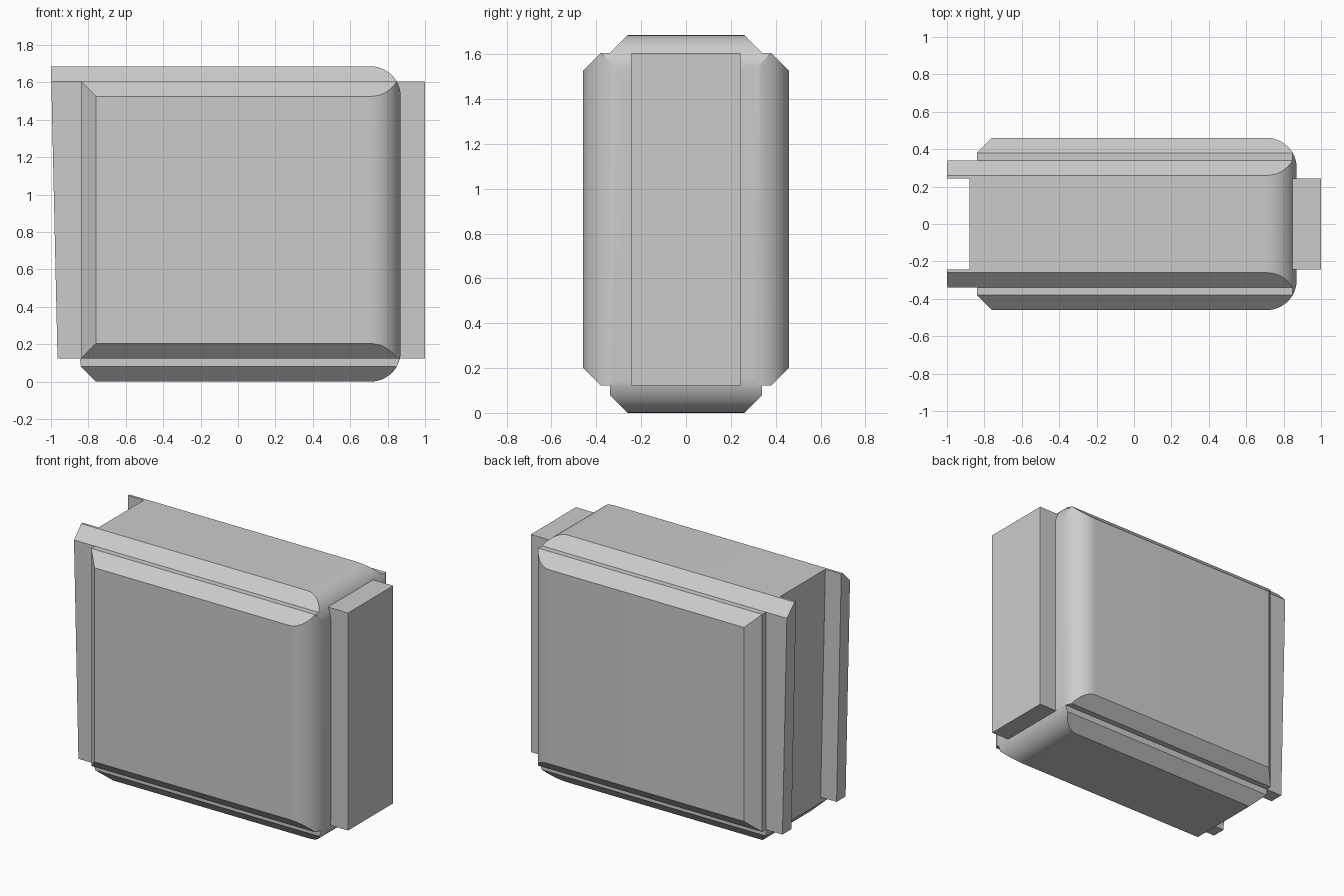
import bpy, bmesh, math
from mathutils import Vector

cube = bpy.data.objects.get("Cube")
if cube:
    bpy.data.objects.remove(cube, do_unlink=True)

grey = bpy.data.materials.new("plain_grey")
grey.use_nodes = True
COLOUR = (0.6, 0.6, 0.6, 1)
grey.diffuse_color = COLOUR
grey.node_tree.nodes["Principled BSDF"].inputs["Base Color"].default_value = COLOUR


def prism(name, points, axis, low, high):
    """Extrude a closed 2D outline along one axis; the other two axes keep their order."""
    def place(p, depth):
        co = list(p)
        co.insert(axis, depth)
        return Vector(co)
    bm = bmesh.new()
    face = bm.faces.new([bm.verts.new(place(p, low)) for p in points])
    new = bmesh.ops.extrude_face_region(bm, geom=[face])["geom"]
    shift = place((0, 0), high - low)
    bmesh.ops.translate(bm, verts=[v for v in new if isinstance(v, bmesh.types.BMVert)], vec=shift)
    bmesh.ops.recalc_face_normals(bm, faces=bm.faces)
    mesh = bpy.data.meshes.new(name)
    bm.to_mesh(mesh)
    bm.free()
    mesh.materials.append(grey)
    obj = bpy.data.objects.new(name, mesh)
    bpy.context.collection.objects.link(obj)
    return obj


def arc(cx, cy, start, end, radius=0.16, steps=12):
    angles = [math.radians(start + (end - start) * i / steps) for i in range(steps + 1)]
    return [(cx + radius * math.cos(a), cy + radius * math.sin(a)) for a in angles]


def activate(obj):
    bpy.ops.object.select_all(action="DESELECT")
    obj.select_set(True)
    bpy.context.view_layer.objects.active = obj


TOP, SHOULDER, FOOT = 1.685, 1.605, 0.123

# Body: stepped cross-section with bevelled shoulders, run along its length
half = [(0.22, -0.04), (0.34, 0.08), (0.34, FOOT), (0.38, FOOT), (0.5, FOOT + 0.12),
        (0.5, SHOULDER - 0.12), (0.38, SHOULDER), (0.34, SHOULDER), (0.22, TOP + 0.04)]
section = half + [(-y, z) for y, z in reversed(half)]
body = prism("body", section, 0, -1.1, 1.1)

# Side and plan outlines round one end and bevel the other
side = ([(-0.88, TOP), (-0.845, FOOT), (-0.84, 0.08), (-0.76, 0)]
        + arc(0.71, 0.16, -90, 0) + arc(0.71, TOP - 0.16, 0, 90))
plan_half = [(-1.0, 0.34), (-0.84, 0.34), (-0.84, 0.38), (-0.76, 0.46)] + arc(0.71, 0.30, 90, 0)
plan = plan_half + [(x, -y) for x, y in reversed(plan_half)]
cutters = [prism("side_cutter", side, 1, -0.7, 0.7), prism("plan_cutter", plan, 2, -0.2, 2)]
activate(body)
for cutter in cutters:
    mod = body.modifiers.new("trim", "BOOLEAN")
    mod.operation, mod.solver, mod.object = "INTERSECT", "EXACT", cutter
    bpy.ops.object.modifier_apply(modifier=mod.name)
    bpy.data.objects.remove(cutter, do_unlink=True)
bpy.ops.object.shade_smooth_by_angle(angle=math.radians(15))

# Slanted flanges on the open end
for name, s in (("back_flange", 1), ("front_flange", -1)):
    outline = [(s * y, z) for y, z in ((0.243, FOOT), (0.34, FOOT), (0.34, SHOULDER),
                                       (0.26, TOP), (0.243, TOP))]
    flange = prism(name, outline, 0, -1.0, -0.88)
    for v in flange.data.vertices:
        v.co.x += 0.035 * (TOP - v.co.z) / (TOP - FOOT)

# Block on the rounded end
prism("end_block", [(-0.243, FOOT), (0.243, FOOT), (0.243, SHOULDER), (-0.243, SHOULDER)],
      0, 0.8, 1.0)
